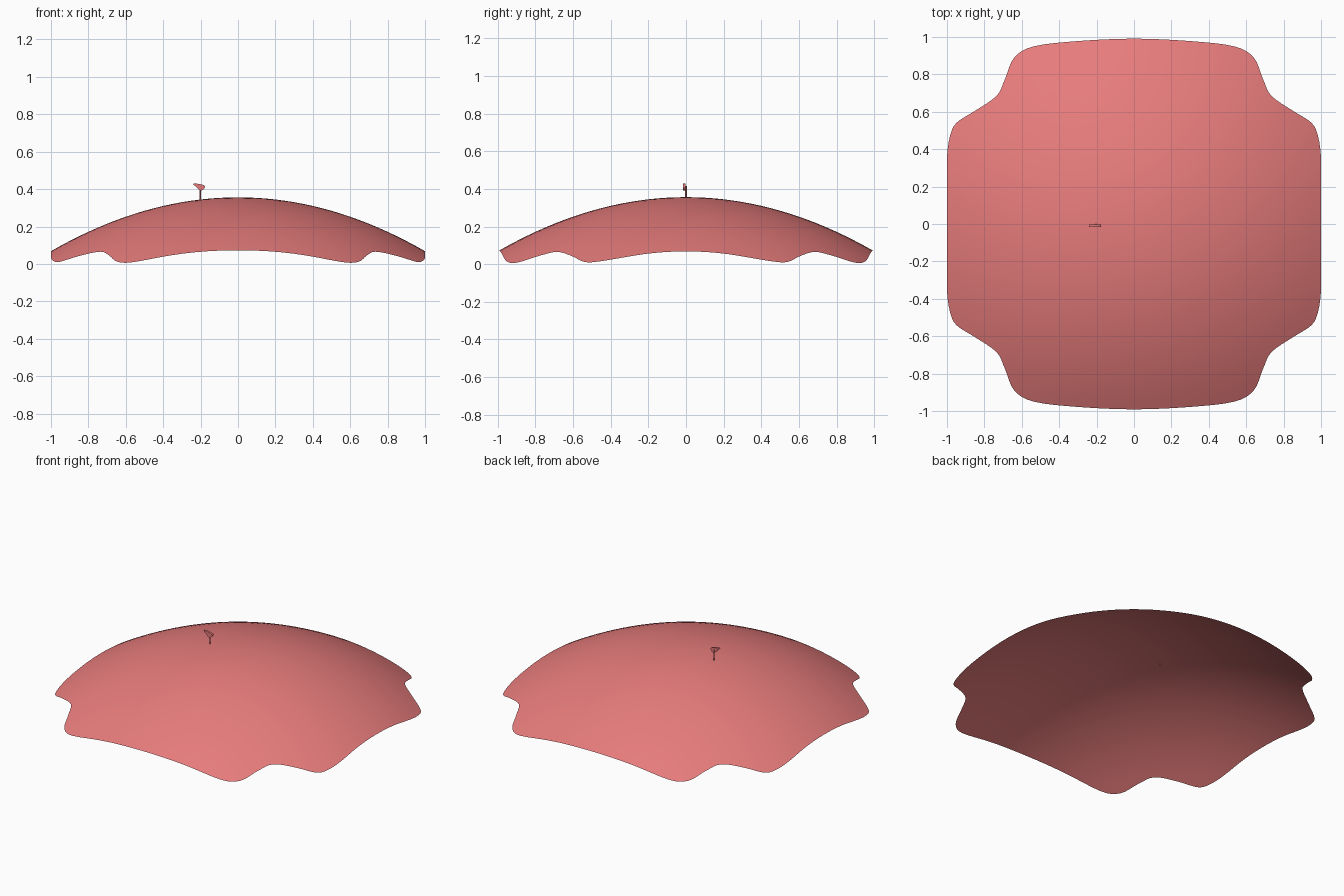
import bpy, bmesh, math
from mathutils import Vector

if "Cube" in bpy.data.objects:
    bpy.data.objects.remove(bpy.data.objects["Cube"])

mat = bpy.data.materials.new("coral red")
mat.diffuse_color = (0.8, 0.2, 0.2, 1)
mat.use_nodes = True
mat.node_tree.nodes["Principled BSDF"].inputs["Base Color"].default_value = mat.diffuse_color


def finish(bm, name, angle):
    me = bpy.data.meshes.new(name)
    bm.to_mesh(me)
    bm.free()
    ob = bpy.data.objects.new(name, me)
    bpy.context.collection.objects.link(ob)
    me.materials.append(mat)
    bpy.ops.object.select_all(action='DESELECT')
    ob.select_set(True)
    bpy.context.view_layer.objects.active = ob
    bpy.ops.object.shade_smooth_by_angle(angle=math.radians(angle))
    return ob


def smooth_loop(pts, steps):
    """Closed Catmull-Rom curve through the points."""
    out, n = [], len(pts)
    for i in range(n):
        a, b, c, d = (Vector(pts[(i + k) % n]) for k in (-1, 0, 1, 2))
        for s in range(steps):
            t = s / steps
            out.append(0.5 * (2 * b + (c - a) * t + (2 * a - 5 * b + 4 * c - d) * t * t
                              + (3 * b - a - 3 * c + d) * t ** 3))
    return out


# Canopy: one quarter of the notched outline, mirrored to all four corners
quarter = [(1, 0), (1, 0.18), (1, 0.35), (0.985, 0.465), (0.95, 0.54), (0.85, 0.605),
           (0.735, 0.685), (0.69, 0.775), (0.64, 0.89), (0.535, 0.95), (0.3, 0.978), (0, 0.991)]
half = quarter + [(-x, y) for x, y in quarter[-2::-1]]
outline = smooth_loop(half + [(x, -y) for x, y in half[-2:0:-1]], 4)


def height(x, y):
    return max(0.0, 0.356 - 0.288 * (x * x + y * y))


bm = bmesh.new()
RINGS = 20
centre = bm.verts.new((0, 0, height(0, 0)))
prev = None
for r in range(1, RINGS + 1):
    k = r / RINGS
    ring = [bm.verts.new((p.x * k, p.y * k, height(p.x * k, p.y * k))) for p in outline]
    for i in range(len(ring)):
        j = (i + 1) % len(ring)
        if prev is None:
            bm.faces.new((centre, ring[i], ring[j]))
        else:
            bm.faces.new((prev[i], ring[i], ring[j], prev[j]))
    prev = ring
finish(bm, "canopy", 60)

# Small post standing on the canopy
bm = bmesh.new()
bmesh.ops.create_cone(bm, cap_ends=True, segments=12, radius1=0.004, radius2=0.004, depth=0.08)
bmesh.ops.translate(bm, verts=bm.verts, vec=(-0.203, 0, 0.375))
finish(bm, "post", 40)

# Flat head plate on the post
bm = bmesh.new()
shape = smooth_loop([(-0.24, 0.428), (-0.21, 0.428), (-0.178, 0.418),
                     (-0.184, 0.4), (-0.203, 0.393), (-0.222, 0.411)], 4)
face = bm.faces.new([bm.verts.new((p.x, -0.016, p.y)) for p in shape])
ext = bmesh.ops.extrude_face_region(bm, geom=[face])
bmesh.ops.translate(bm, vec=(0, 0.014, 0),
                    verts=[v for v in ext["geom"] if isinstance(v, bmesh.types.BMVert)])
bmesh.ops.recalc_face_normals(bm, faces=bm.faces)
finish(bm, "post_head", 40)
